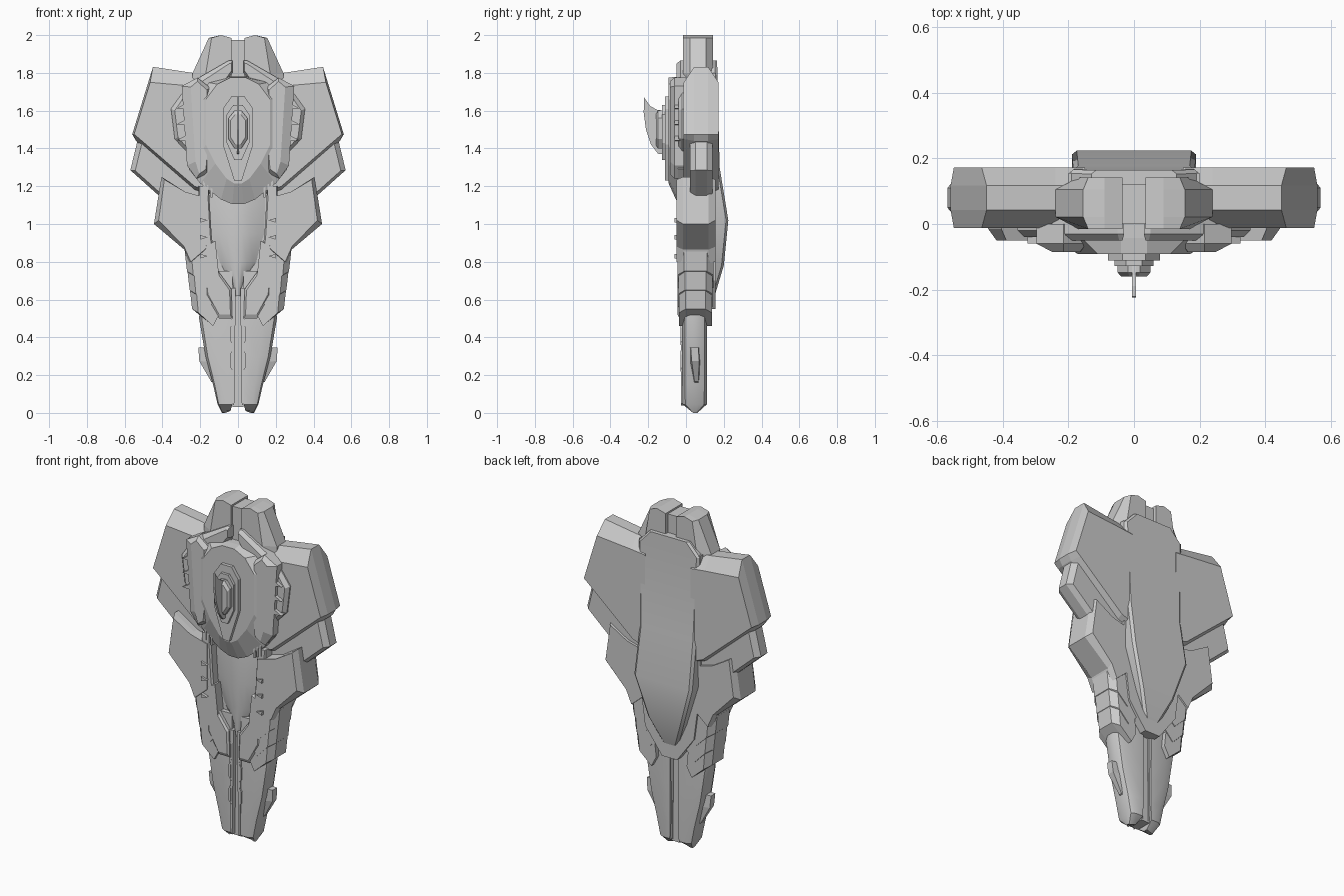
import bpy, bmesh
from mathutils import Vector


def loft(name, rings, mirror=False, smooth=0):
    """Skin equal-length closed rings, cap both ends, optionally mirror in x."""
    bm = bmesh.new()
    for s in ((1, -1) if mirror else (1,)):
        vs = [[bm.verts.new((s * p[0], p[1], p[2])) for p in r] for r in rings]
        n = len(rings[0])
        for a, b in zip(vs, vs[1:]):
            for i in range(n):
                j = (i + 1) % n
                bm.faces.new((a[i], a[j], b[j], b[i]))
        bm.faces.new(vs[0])
        bm.faces.new(vs[-1])
    bmesh.ops.recalc_face_normals(bm, faces=bm.faces)
    me = bpy.data.meshes.new(name)
    bm.to_mesh(me)
    bm.free()
    ob = bpy.data.objects.new(name, me)
    bpy.context.collection.objects.link(ob)
    if smooth:
        bpy.ops.object.select_all(action='DESELECT')
        ob.select_set(True)
        bpy.context.view_layer.objects.active = ob
        bpy.ops.object.shade_smooth_by_angle(angle=smooth)
    return ob


def shrink(pts, center, k):
    return [(center[0] + (x - center[0]) * k, center[1] + (z - center[1]) * k) for x, z in pts]


def plate(name, pts, y0, y1, cf=0, cb=None, face=None, mirror=True):
    """Extrude an xz outline from y0 to y1; chamfer depths cf (front), cb (back) towards face."""
    cb = cf if cb is None else cb
    face = face or pts
    at = lambda o, y: [(x, y, z) for x, z in o]
    rings = []
    if cf:
        rings.append(at(face, y0))
    rings += [at(pts, y0 + cf), at(pts, y1 - cb)]
    if cb:
        rings.append(at(face, y1))
    return loft(name, rings, mirror)


def sym(half):
    return half + [(-x, z) for x, z in reversed(half)]


# Twin top horns and the spine between them
plate("top_horn", [(.035, 1.985), (.09, 2.0), (.155, 1.985), (.24, 1.8), (.24, 1.4), (.035, 1.4)],
      -.015, .142, .037,
      face=[(.035, 1.985), (.09, 2.0), (.14, 1.985), (.17, 1.8), (.17, 1.4), (.035, 1.4)])
plate("top_spine", sym([(.036, 1.975), (.036, 1.3)]), .0, .12, mirror=False)

# Core filling the middle of the hull
plate("hull_core", sym([(.2, 1.8), (.2, 1.0), (.16, .7), (.05, .55)]), .01, .155, mirror=False)

# Large shoulder armour
plate("shoulder_armour",
      [(.15, 1.79), (.24, 1.80), (.45, 1.832), (.56, 1.475), (.54, 1.44), (.23, 1.17), (.15, 1.14)],
      -.012, .172, .055,
      face=[(.15, 1.72), (.24, 1.73), (.465, 1.75), (.55, 1.475), (.52, 1.45), (.23, 1.2), (.15, 1.17)])

# Second armour layer
w2 = [(.2, 1.45), (.53, 1.45), (.57, 1.285), (.385, 1.12), (.2, 1.0)]
plate("middle_armour", w2, .02, .14, .03, face=shrink(w2, (.2, 1.25), .93))

# Third armour layer, thinner at its outer edge
plate("lower_armour",
      [(.17, 1.14), (.28, 1.17), (.405, 1.25), (.445, 1.0), (.285, .865), (.26, .79), (.17, .85)],
      -.05, .155, .035,
      face=[(.17, 1.14), (.28, 1.17), (.39, 1.235), (.42, 1.02), (.285, .88), (.25, .80), (.17, .87)])

# Stacked ribs
for i, (o, zb, inn) in enumerate([(.282, .75, .165), (.268, .65, .155), (.255, .55, .132)]):
    rib = [(.12, zb + .16), (o, zb + .105), (o - .012, zb), (inn, zb - .09), (.1, zb - .03)]
    plate(f"rib_{i + 1}", rib, -.045 + .004 * i, .145 - .004 * i, .035,
          face=[(.12, zb + .16), (o - .035, zb + .09), (o - .045, zb - .02), (inn, zb - .09), (.1, zb - .03)])

# Smooth tapering lower jaws
legs = []
for z, a, o, yf, yb in [(.75, .03, .19, -.015, .11), (.5, .028, .206, -.02, .112), (.3, .026, .172, -.02, .112),
                        (.15, .026, .132, -.02, .112), (.045, .03, .108, -.018, .11), (.0, .045, .085, .035, .06)]:
    m, q = a + (o - a) * .6, (yb - yf) * .25
    legs.append([(a, yf, z + .02 * (z == 0)), (m, yf, z + .01 * (z == 0)), (o - (o - m) * .2, yf + q * .45, z),
                 (o, yf + q * 1.3, z), (o, yb - q * 1.3, z),
                 (o - (o - m) * .2, yb - q * .45, z), (m, yb, z), (a, yb, z)])
for r in legs[-1:]:
    r[0], r[-1] = (.04, .035, .01), (.04, .06, .01)
loft("lower_jaw", legs, True, .6)
plate("jaw_spine", sym([(.03, .75), (.028, .03)]), .0, .095, mirror=False)
plate("jaw_strip", [(.012, .66), (.04, .66), (.03, .05), (.02, .04)], -.026, .1)
for i, z in enumerate((.54, .42, .28)):
    plate(f"jaw_notch_{i + 1}", [(.03, z + .05), (.042, z + .03), (.04, z - .04), (.026, z - .06)], -.03, .02)

# Small side fins near the bottom
loft("jaw_fin", [[(.15, .02, .345), (.21, .025, .345), (.21, .065, .345), (.15, .07, .345)],
                 [(.15, .02, .27), (.205, .03, .275), (.205, .07, .275), (.15, .075, .27)],
                 [(.11, .04, .15), (.142, .045, .165), (.142, .065, .165), (.11, .07, .15)]], True)

# Back plate, bulging and then tapering down
back = [(1.865, .13, .165), (1.79, .2, .166), (1.3, .185, .178), (1.02, .19, .224), (.78, .115, .2), (.63, .05, .155)]
loft("back_plate", [[(-w, .09, z), (-w, y - .012, z), (-w + .015, y, z),
                     (w - .015, y, z), (w, y - .012, z), (w, .09, z)] for z, w, y in back], False, .5)

# Smooth belly with a central swell
belly = []
for z, w, y in [(1.25, .2, -.015), (1.1, .17, -.025), (.95, .15, -.03), (.8, .115, -.025), (.7, .05, -.02), (.62, .025, -.015)]:
    belly.append([(-w, .1, z)] + [(w * t, y + .045 * abs(t) ** 1.6, z) for t in (-1, -.7, -.4, -.15, .15, .4, .7, 1)]
                 + [(w, .1, z)])
loft("belly", belly, False, .8)

# Frame strips beside the belly, with teeth
plate("belly_frame", [(.155, 1.2), (.21, 1.2), (.205, .95), (.172, .88), (.172, .62), (.1, .5), (.03, .5),
                      (.035, .655), (.122, .775), (.14, .95)], -.045, .1, .01, 0,
      face=[(.162, 1.2), (.205, 1.2), (.195, .95), (.165, .88), (.16, .63), (.1, .52), (.04, .52),
            (.045, .65), (.13, .77), (.148, .95)])
for i, z in enumerate((1.02, .93, .83)):
    plate(f"frame_tooth_{i + 1}", [(.162, z), (.2, z + .012), (.198, z - .012)], -.062, -.03)
for i in range(3):
    x = .135 + .02 * i
    plate(f"vent_bar_{i + 1}", [(x, 1.25), (x + .01, 1.25), (x + .01, 1.14 + .01 * i), (x, 1.14 + .01 * i)], -.05, .0)

# Chest dome
dome = sym([(.04, 1.78), (.16, 1.75), (.25, 1.66), (.26, 1.29), (.2, 1.215), (.09, 1.13), (.03, 1.105)])
dome_face = sym([(.04, 1.775), (.11, 1.74), (.17, 1.66), (.17, 1.42), (.12, 1.32), (.06, 1.24), (.02, 1.215)])
plate("chest_dome", dome, -.092, .05, .05, 0, dome_face, False)

# V-shaped straps above the chest
plate("chest_strap", [(.03, 1.865), (.05, 1.865), (.25, 1.75), (.2, 1.66), (.09, 1.72), (.03, 1.8)],
      -.05, .02, .02, 0,
      face=[(.035, 1.85), (.045, 1.85), (.22, 1.735), (.19, 1.68), (.09, 1.735), (.035, 1.81)])

# Outer cheek plates, raised cheeks and their teeth
plate("cheek_base", [(.2, 1.72), (.29, 1.70), (.355, 1.61), (.335, 1.45), (.25, 1.36), (.2, 1.3)], -.04, .02, .02, 0,
      face=[(.2, 1.7), (.28, 1.68), (.335, 1.6), (.318, 1.46), (.25, 1.38), (.2, 1.32)])
plate("cheek", [(.145, 1.72), (.215, 1.775), (.298, 1.73), (.27, 1.31), (.22, 1.24), (.16, 1.27), (.135, 1.5)],
      -.085, .0, .025, 0,
      face=[(.165, 1.71), (.215, 1.755), (.25, 1.725), (.225, 1.33), (.205, 1.265), (.17, 1.29), (.15, 1.5)])
for i, z in enumerate((1.62, 1.535, 1.45)):
    plate(f"cheek_tooth_{i + 1}", [(.27, z + .022), (.325, z - .008), (.27, z - .012)], -.06, -.03)

# Stepped central medallion
oct1 = sym([(.035, 1.675), (.08, 1.61), (.08, 1.42), (.02, 1.23)])
plate("medallion_base", oct1, -.112, -.07, mirror=False)
oct2 = sym([(.025, 1.63), (.06, 1.58), (.06, 1.43), (.02, 1.34)])
plate("medallion_step", oct2, -.128, -.1, mirror=False)
oct3 = sym([(.018, 1.6), (.05, 1.56), (.05, 1.45), (.018, 1.40)])
plate("medallion_boss", oct3, -.16, -.12, .012, 0, shrink(oct3, (0, 1.5), .8), False)

# Thin curved blade standing out from the medallion
profile = [(-.222, 1.67), (-.19, 1.625), (-.155, 1.605), (-.12, 1.6), (-.12, 1.37), (-.148, 1.372),
           (-.185, 1.42), (-.212, 1.5), (-.224, 1.59)]
loft("blade", [[(x, y, z) for y, z in profile] for x in (-.006, .006)])
